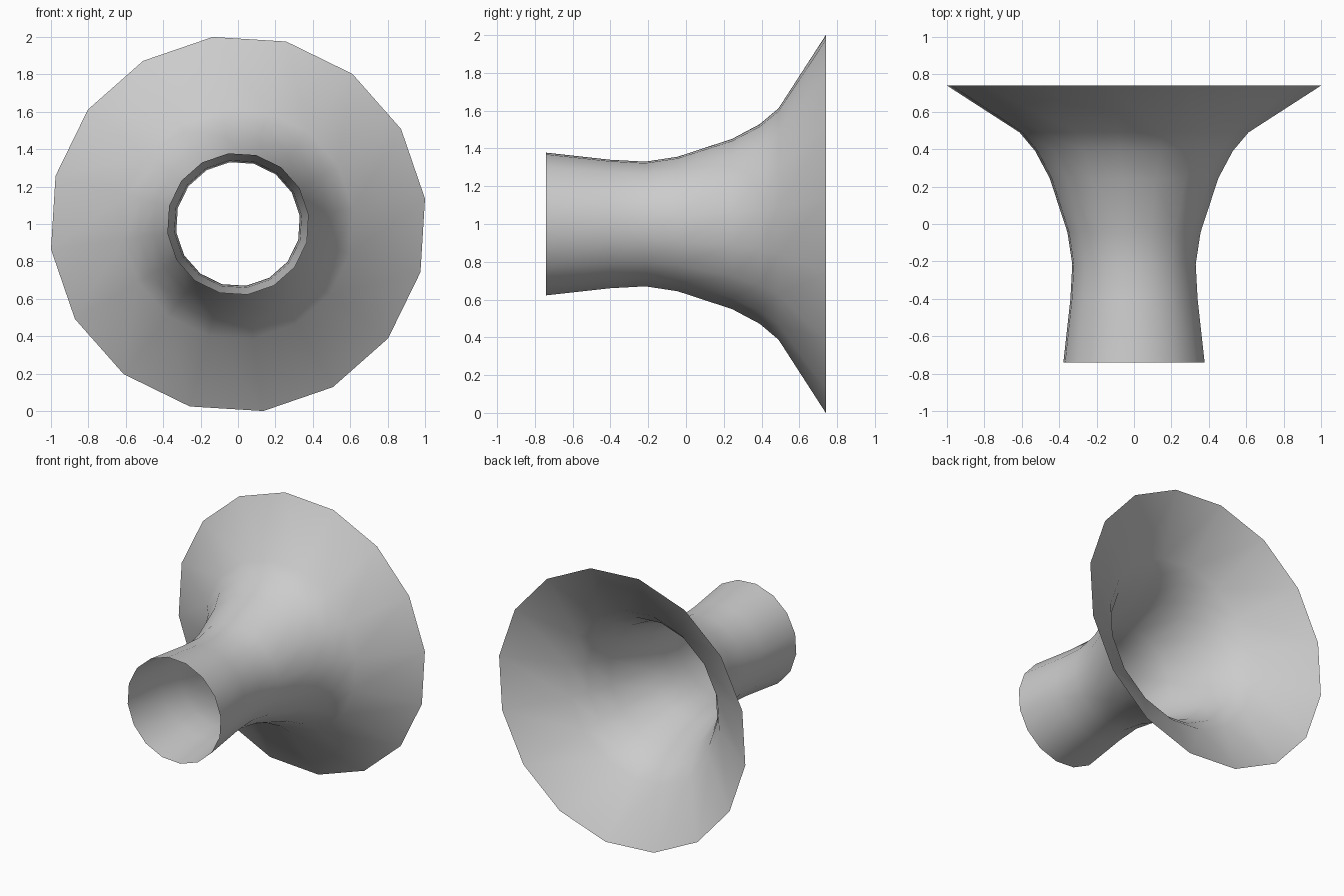
import bpy, bmesh
from math import cos, sin, radians, pi

if "Cube" in bpy.data.objects:
    bpy.data.objects.remove(bpy.data.objects["Cube"])

SIDES = 16
PHASE = radians(7.7)
CENTRE_Z = 1.0

# Profile along the horn axis: (y, radius), from narrow mouth to wide rim
PROFILE = [(-0.74, 0.381), (-0.4, 0.343), (-0.215, 0.333), (-0.045, 0.359),
           (0.245, 0.455), (0.39, 0.533), (0.49, 0.618), (0.74, 1.009)]

# Flared open horn, a single thin surface
bm = bmesh.new()
rings = []
for y, r in PROFILE:
    ring = []
    for i in range(SIDES):
        a = PHASE + 2 * pi * i / SIDES
        ring.append(bm.verts.new((r * cos(a), y, CENTRE_Z + r * sin(a))))
    rings.append(ring)

for a, b in zip(rings, rings[1:]):
    for i in range(SIDES):
        j = (i + 1) % SIDES
        face = bm.faces.new((a[i], b[i], b[j], a[j]))
        face.smooth = True

# Face normals point away from the axis
bm.normal_update()
first = bm.faces[:][0]
c = first.calc_center_median()
if first.normal.x * c.x + first.normal.z * (c.z - CENTRE_Z) < 0:
    bmesh.ops.reverse_faces(bm, faces=bm.faces[:])

mesh = bpy.data.meshes.new("flared_horn")
bm.to_mesh(mesh)
bm.free()
horn = bpy.data.objects.new("flared_horn", mesh)
bpy.context.collection.objects.link(horn)
